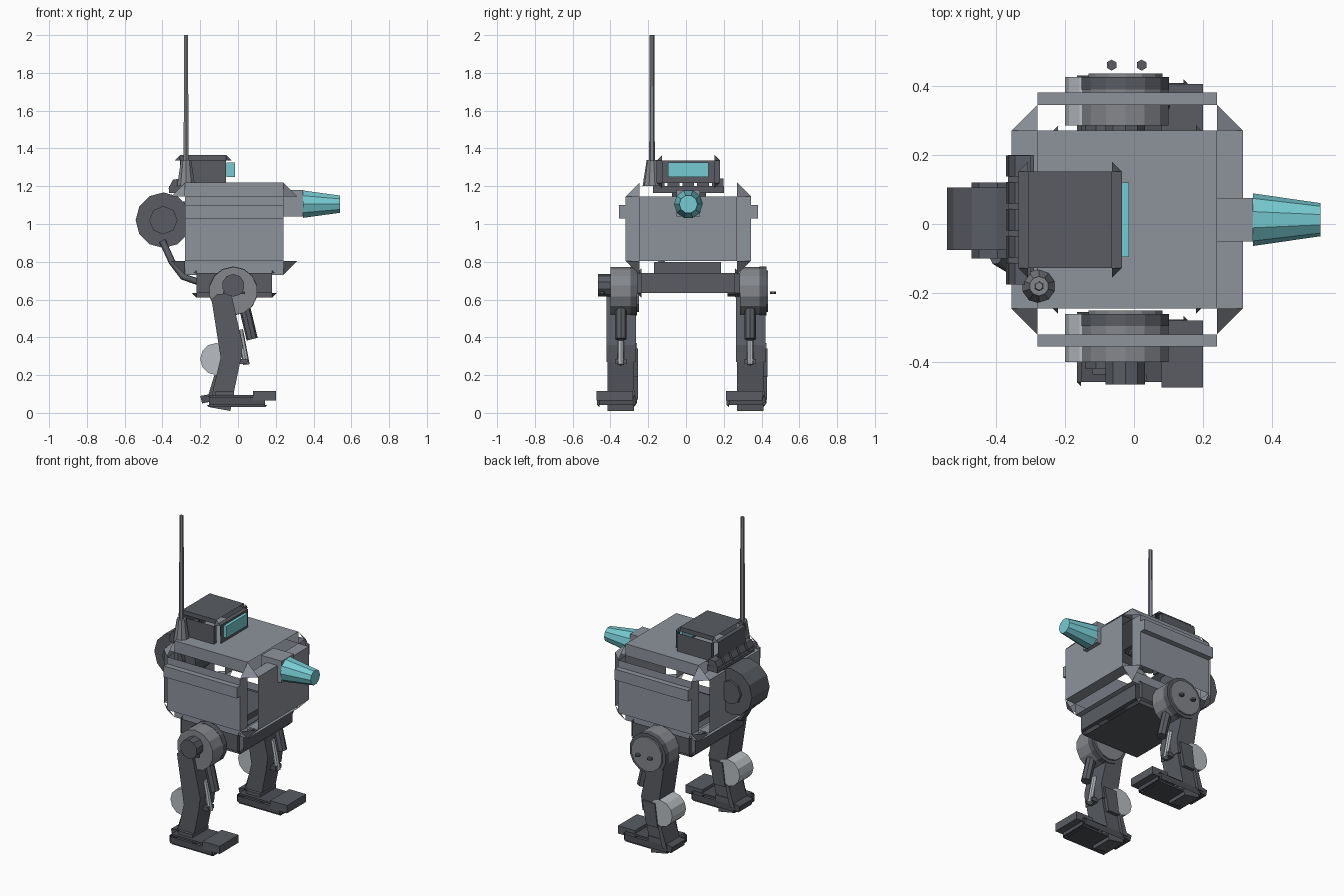
import bpy, bmesh, math
from mathutils import Vector

cube = bpy.data.objects.get("Cube")
if cube:
    bpy.data.objects.remove(cube, do_unlink=True)


def material(name, rgb):
    m = bpy.data.materials.new(name)
    m.use_nodes = True
    m.diffuse_color = (*rgb, 1)
    m.node_tree.nodes["Principled BSDF"].inputs["Base Color"].default_value = (*rgb, 1)
    return m


HULL = material("hull_grey", (.27, .29, .33))
STEEL = material("steel_grey", (.23, .24, .26))
DARK = material("dark_grey", (.10, .108, .125))
FOOT = material("charcoal", (.075, .08, .092))
LIGHT = material("light_grey", (.48, .51, .54))
TEAL = material("teal", (.18, .60, .65))


def finish(name, bm, mat, recalc=True):
    if recalc:
        bmesh.ops.recalc_face_normals(bm, faces=bm.faces)
    mesh = bpy.data.meshes.new(name)
    bm.to_mesh(mesh)
    bm.free()
    mesh.materials.append(mat)
    ob = bpy.data.objects.new(name, mesh)
    bpy.context.collection.objects.link(ob)
    return ob


def prism(name, pts, y0, y1, mat):
    """Side profile in x and z, extruded along y."""
    bm = bmesh.new()
    face = bm.faces.new([bm.verts.new((x, y0, z)) for x, z in pts])
    ext = bmesh.ops.extrude_face_region(bm, geom=[face])
    bmesh.ops.translate(bm, vec=(0, y1 - y0, 0),
                        verts=[v for v in ext["geom"] if isinstance(v, bmesh.types.BMVert)])
    return finish(name, bm, mat)


def box(name, lo, hi, mat):
    return prism(name, [(lo[0], lo[2]), (hi[0], lo[2]), (hi[0], hi[2]), (lo[0], hi[2])],
                 lo[1], hi[1], mat)


def rod(name, a, b, r0, r1, sides, mat):
    """Cylinder or cone between two points."""
    a, b = Vector(a), Vector(b)
    bm = bmesh.new()
    bmesh.ops.create_cone(bm, cap_ends=True, segments=sides, radius1=r0, radius2=r1,
                          depth=(b - a).length)
    turn = Vector((0, 0, 1)).rotation_difference(b - a).to_matrix()
    bmesh.ops.rotate(bm, matrix=turn, verts=bm.verts)
    bmesh.ops.translate(bm, vec=(a + b) / 2, verts=bm.verts)
    return finish(name, bm, mat)


def notched_shell(name, lo, hi, cut, mat):
    """Plated box: six panels, recessed edge strips and slanted corner plates."""
    lo, hi = Vector(lo), Vector(hi)
    mid, outer = (lo + hi) / 2, (hi - lo) / 2
    inner = outer - Vector((cut, cut, cut))
    bm = bmesh.new()

    def plate(points, out):
        f = bm.faces.new([bm.verts.new(mid + Vector(p)) for p in points])
        f.normal_update()
        if f.normal.dot(Vector(out)) < 0:
            f.normal_flip()

    def rect(i, at, j0, j1, side):
        j, k = (i + 1) % 3, (i + 2) % 3
        pts = []
        for u, w in ((j0, -1), (j1, -1), (j1, 1), (j0, 1)):
            p = [0, 0, 0]
            p[i], p[j], p[k] = at * side, u, w * inner[k]
            pts.append(p)
        out = [0, 0, 0]
        out[i] = side
        plate(pts, out)

    for i in range(3):
        j = (i + 1) % 3
        for side in (-1, 1):
            rect(i, outer[i], -inner[j], inner[j], side)
            rect(i, inner[i], inner[j], outer[j], side)
            rect(i, inner[i], -outer[j], -inner[j], side)
    for sx in (-1, 1):
        for sy in (-1, 1):
            for sz in (-1, 1):
                s = (sx, sy, sz)
                plate([[s[n] * (outer[n] if n == i else inner[n]) for n in range(3)]
                       for i in range(3)], s)
    bmesh.ops.remove_doubles(bm, verts=bm.verts, dist=1e-5)
    return finish(name, bm, mat, recalc=False)


# Hull with a rail on each side
notched_shell("hull", (-.355, -.32, .73), (.315, .345, 1.22), .075, HULL)
for label, y in (("front", -.355), ("back", .345)):
    box(label + "_rail", (-.28, y, 1.03), (.24, y + .035, 1.10), HULL)

# Turret, window and rear vents
notched_shell("turret", (-.335, -.155, 1.19), (-.035, .18, 1.365), .028, DARK)
box("window", (-.06, -.095, 1.25), (-.015, .12, 1.325), TEAL)
box("vent_base", (-.365, -.175, 1.165), (-.29, .20, 1.20), DARK)
for n in range(5):
    y = -.175 + n * .078
    prism(f"vent_{n}", [(-.37, 1.185), (-.30, 1.185), (-.30, 1.24), (-.345, 1.235)],
          y, y + .062, DARK)

# Gun
box("gun_mount", (.20, -.05, 1.04), (.345, .075, 1.18), HULL)
rod("gun_barrel", (.345, .0125, 1.105), (.54, .0125, 1.105), .076, .048, 10, TEAL)

# Antenna
rod("antenna_base", (-.275, -.18, 1.20), (-.275, -.18, 1.34), .05, .028, 10, STEEL)
rod("antenna_mast", (-.275, -.18, 1.34), (-.275, -.18, 2), .015, .012, 6, STEEL)

# Rear drum with end bosses and a support arm
rod("rear_drum", (-.395, -.075, 1.02), (-.395, .105, 1.02), .147, .147, 12, DARK)
rod("rear_drum_boss", (-.395, -.10, 1.02), (-.395, .12, 1.02), .075, .075, 8, DARK)
box("drum_mount", (-.36, -.06, .95), (-.28, .09, 1.12), DARK)
path = [(-.40, -.10, .91), (-.35, -.13, .80), (-.29, -.16, .72), (-.20, -.19, .69)]
curve = bpy.data.curves.new("hose", "CURVE")
curve.dimensions = "3D"
curve.bevel_depth, curve.bevel_resolution, curve.use_fill_caps = .018, 1, True
spline = curve.splines.new("POLY")
spline.points.add(len(path) - 1)
for point, co in zip(spline.points, path):
    point.co = (*co, 1)
curve.materials.append(DARK)
bpy.context.collection.objects.link(bpy.data.objects.new("hose", curve))

# Pelvis
notched_shell("pelvis", (-.245, -.26, .61), (.205, .285, .765), .025, DARK)
box("pelvis_neck", (-.17, -.17, .73), (.14, .185, .80), DARK)

# Two identical legs
for leg, off in (("front", -.685), ("back", 0)):
    def name(part):
        return f"{leg}_{part}"

    def across(x, z, y0, y1):
        return (x, y0 + off, z), (x, y1 + off, z)

    # Hip
    rod(name("hip_drum"), *across(-.025, .645, .285, .395), .128, .128, 14, STEEL)
    rod(name("hip_band"), *across(-.025, .645, .39, .425), .13, .13, 14, DARK)
    rod(name("hip_cap"), *across(-.025, .645, .42, .435), .11, .11, 14, STEEL)
    rod(name("hip_axle"), *across(-.025, .675, .22, .29), .06, .06, 10, DARK)
    bolt_y = .46 if off == 0 else -.445
    for n, x in enumerate((-.065, .022)):
        rod(name(f"hip_bolt_{n}"), (x, bolt_y, .63), (x, bolt_y, .642), .016, .016, 6, DARK)

    # Thigh and shin
    thigh = [(-.14, .60), (-.11, .63), (-.035, .63), (.025, .36), (.015, .27), (-.09, .28)]
    prism(name("thigh"), thigh, .295 + off, .39 + off, DARK)
    for side, y in (("inner", .265), ("outer", .385)):
        prism(name(side + "_thigh_plate"), thigh, y + off, y + .035 + off, DARK)
    shin = [(-.09, .30), (.018, .30), (-.03, .07), (-.04, .01), (-.15, .03), (-.14, .09)]
    prism(name("shin"), shin, .27 + off, .41 + off, DARK)
    prism(name("calf"), [(-.125, .20), (-.10, .21), (-.13, .07), (-.165, .07)],
          .29 + off, .43 + off, DARK)
    prism(name("shin_plate"), [(-.08, .34), (.01, .34), (-.02, .19), (-.10, .19)],
          .41 + off, .432 + off, DARK)
    rod(name("knee_roller"), *across(-.115, .285, .285, .425), .085, .085, 12, LIGHT)

    # Piston
    y = .34 + off
    rod(name("piston_sleeve"), (.025, y, .60), (.075, y, .39), .03, .03, 8, DARK)
    rod(name("piston_rod"), (.01, y, .44), (.045, y, .255), .017, .017, 8, LIGHT)
    box(name("piston_foot"), (-.02, .31 + off, .26), (.05, .37 + off, .285), DARK)

    # Foot
    notched_shell(name("sole"), (-.165, .215 + off, .03), (.155, .42 + off, .095), .012, FOOT)
    box(name("toe"), (.08, .212 + off, .065), (.20, .405 + off, .115), DARK)
    prism(name("heel"), [(-.20, .09), (-.19, .05), (-.14, .06), (-.14, .10)],
          .29 + off, .425 + off, FOOT)
    box(name("ankle"), (-.12, .25 + off, .08), (-.02, .415 + off, .115), DARK)
